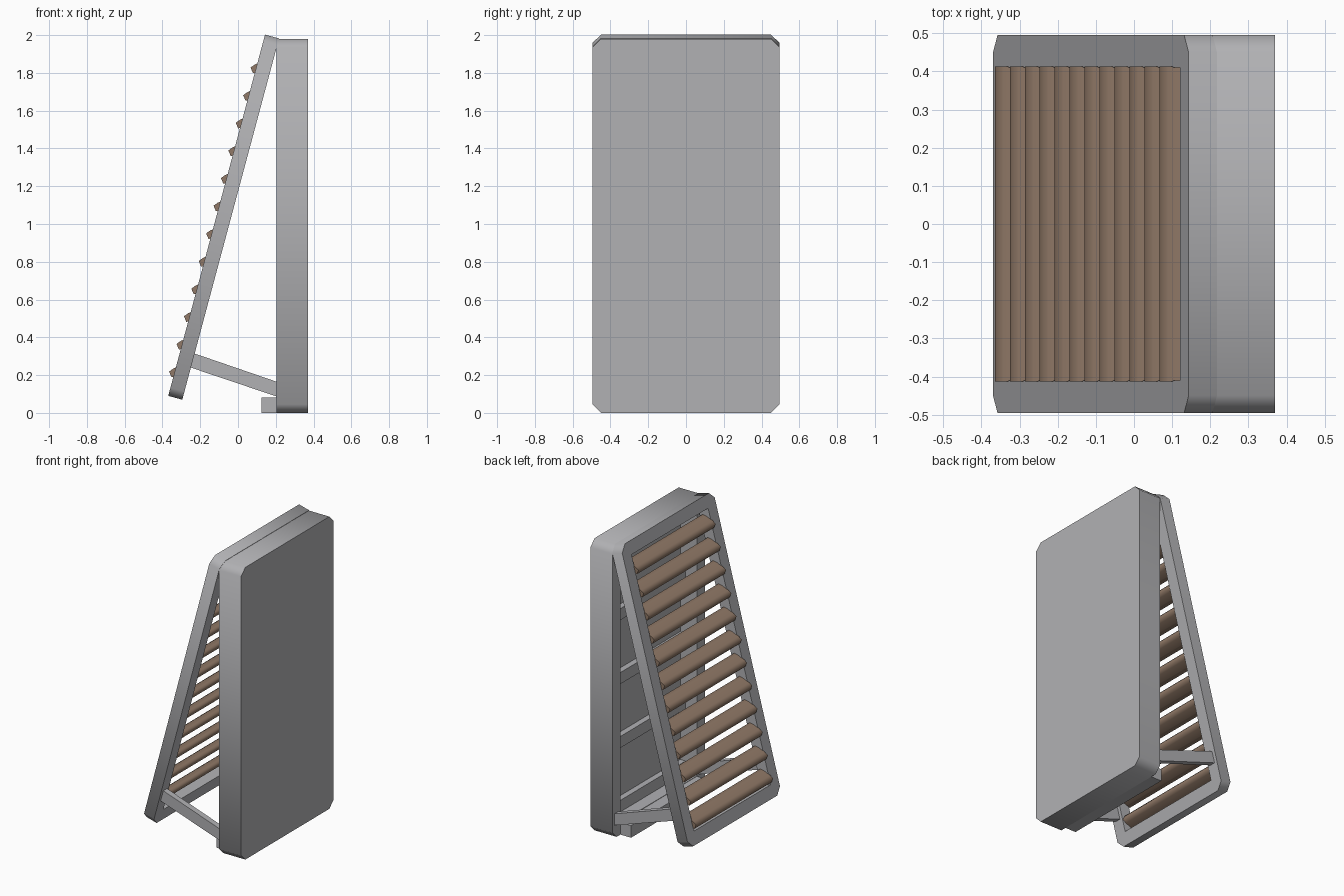
import bpy, bmesh, math
from mathutils import Vector

cube = bpy.data.objects.get("Cube")
if cube:
    bpy.data.objects.remove(cube)

HALF, HEIGHT, CHAMFER, BORDER = 0.495, 1.98, 0.045, 0.085
TILT = math.radians(15)


def material(name, rgb):
    m = bpy.data.materials.new(name)
    m.use_nodes = True
    m.diffuse_color = (*rgb, 1)
    m.node_tree.nodes["Principled BSDF"].inputs["Base Color"].default_value = (*rgb, 1)
    return m


grey = material("light grey", (0.44, 0.44, 0.455))
brown = material("warm brown", (0.28, 0.19, 0.135))


def finish(name, bm, mat, angle=50):
    bmesh.ops.remove_doubles(bm, verts=bm.verts, dist=1e-5)
    bmesh.ops.recalc_face_normals(bm, faces=bm.faces)
    mesh = bpy.data.meshes.new(name)
    bm.to_mesh(mesh)
    bm.free()
    obj = bpy.data.objects.new(name, mesh)
    bpy.context.collection.objects.link(obj)
    mesh.materials.append(mat)
    bpy.ops.object.select_all(action='DESELECT')
    obj.select_set(True)
    bpy.context.view_layer.objects.active = obj
    bpy.ops.object.shade_smooth_by_angle(angle=math.radians(angle))
    return obj


def placer(x, z, tilt):
    """Map (across, along, outward) of a leaning board to world space."""
    c, s = math.cos(tilt), math.sin(tilt)
    return lambda a, t, n: Vector((x + t * s - n * c, a, z + t * c + n * s))


def outline(inset, chamfer):
    h, lo, hi, c = HALF - inset, inset, HEIGHT - inset, chamfer
    return [(-h + c, lo), (h - c, lo), (h, lo + c), (h, hi - c),
            (h - c, hi), (-h + c, hi), (-h, hi - c), (-h, lo + c)]


def board(name, place, depth, floor=None):
    """Chamfered frame, either open through or closed by a floor and back."""
    bm = bmesh.new()
    outer, inner = outline(0, CHAMFER), outline(BORDER, 0)

    def loop(points, n):
        return [bm.verts.new(place(a, t, n)) for a, t in points]
    loops = [loop(outer, 0), loop(outer, depth), loop(inner, depth), loop(inner, floor or 0)]
    if floor is None:
        loops.append(loops[0])
    for p, q in zip(loops, loops[1:]):
        for i in range(8):
            j = (i + 1) % 8
            bm.faces.new((p[i], p[j], q[j], q[i]))
    if floor is not None:
        bm.faces.new(loops[0])
        inner_corners = [loops[3][i] for i in (0, 1, 4, 5)]
        bmesh.ops.remove_doubles(bm, verts=loops[3], dist=1e-5)
        bm.faces.new([v for v in inner_corners if v.is_valid] if all(
            v.is_valid for v in inner_corners) else [bm.verts.new(place(a, t, floor))
                                                     for a, t in inner[::2]])
    return finish(name, bm, grey)


def prism(name, profile, y0, y1, mat, angle=50):
    """Extrude an x-z profile across the width."""
    bm = bmesh.new()
    ends = [[bm.verts.new((x, y, z)) for x, z in profile] for y in (y0, y1)]
    for end in ends:
        bm.faces.new(end)
    for i in range(len(profile)):
        j = (i + 1) % len(profile)
        bm.faces.new((ends[0][i], ends[0][j], ends[1][j], ends[1][i]))
    return finish(name, bm, mat, angle)


def box(name, x0, x1, y0, y1, z0, z1):
    return prism(name, [(x0, z0), (x1, z0), (x1, z1), (x0, z1)], y0, y1, grey)


# Upright tray and leaning frame
board("upright_panel", placer(0.37, 0, 0), 0.165, floor=0.04)
lean = placer(-0.295, 0.07, TILT)
board("leaning_frame", lean, 0.077)

# Cross bars on the inside of the upright tray
inner = HALF - BORDER
for i in range(5):
    z = 0.085 + i * 0.433
    box(f"cross_bar_{i + 1}", 0.29, 0.335, -inner, inner, z, z + 0.078)

# Foot block
box("foot_block", 0.125, 0.205, -inner, inner, 0, 0.082)

# Struts joining the two boards near the ground
for side, y in (("left", 0.452), ("right", -0.452)):
    prism(f"{side}_strut", [(-0.25, 0.24), (0.21, 0.085), (0.21, 0.163), (-0.232, 0.315)],
          y - 0.02, y + 0.02, grey)

# Slanted slats with softly bulging sides
half_section = [(0.052, -0.016), (0.052, 0.016), (0.025, 0.022), (-0.025, 0.022)]
section = half_section + [(-l, -w) for l, w in half_section]
slope = math.radians(38)
c, s = math.cos(slope), math.sin(slope)
for i in range(12):
    mid = 0.145 + i * 0.1515
    points = [lean(0, mid - l * s + w * c, 0.055 + l * c + w * s) for l, w in section]
    prism(f"slat_{i + 1}", [(p.x, p.z) for p in points], -0.413, 0.413, brown, 80)
